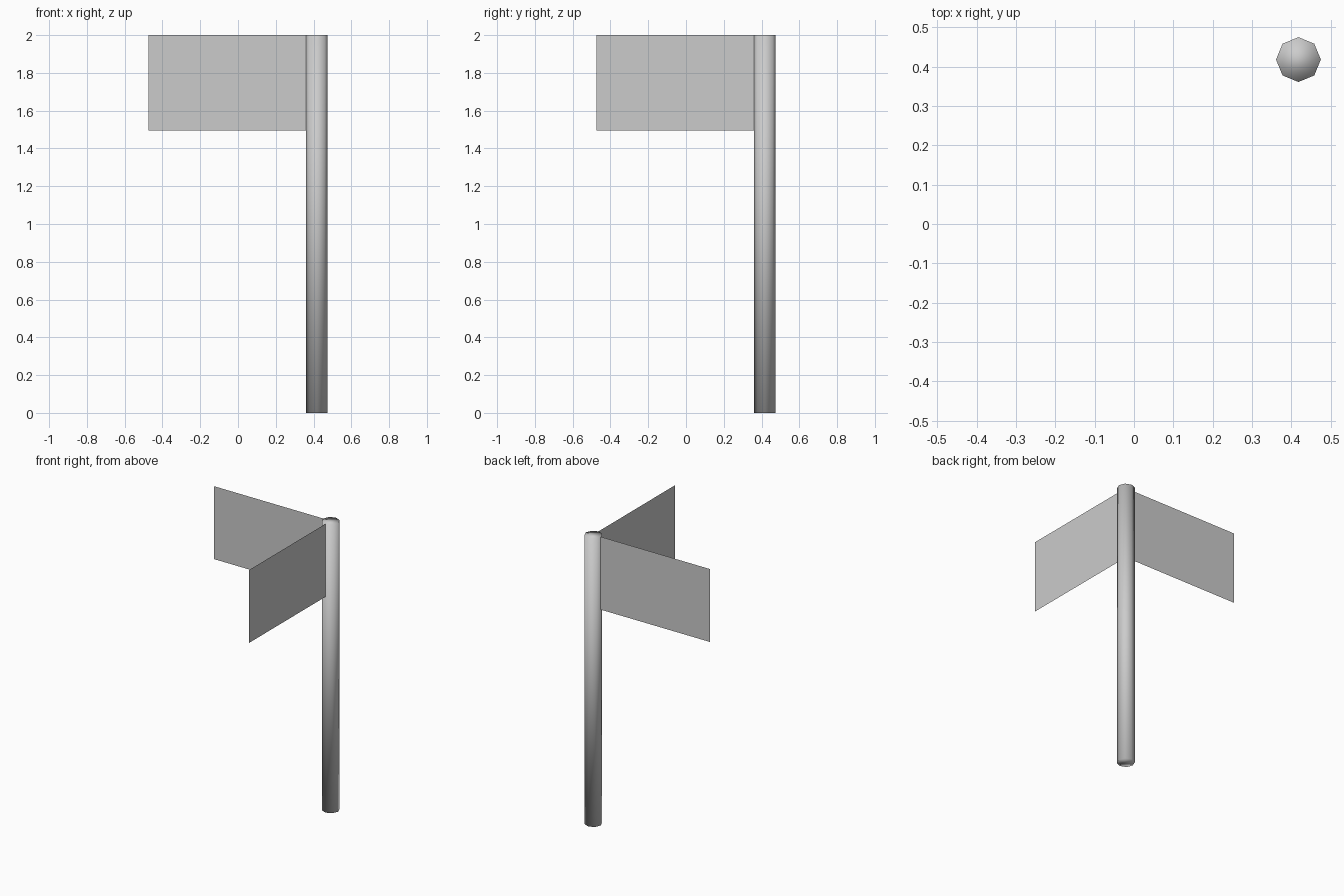
import bpy
import math
from mathutils import Vector

cube = bpy.data.objects.get("Cube")
if cube:
    bpy.data.objects.remove(cube, do_unlink=True)

HEIGHT = 2.0
HALF = 0.475                # half the footprint
RADIUS = 0.057
CENTRE = HALF - RADIUS      # pole position on both x and y
PANEL_BOTTOM = 1.495

grey = bpy.data.materials.new("light_grey")
grey.use_nodes = True
colour = (0.6, 0.6, 0.6, 1.0)
grey.diffuse_color = colour
grey.node_tree.nodes["Principled BSDF"].inputs["Base Color"].default_value = colour

# Eight-sided pole, softly shaded over its caps
bpy.ops.mesh.primitive_cylinder_add(
    vertices=8, radius=RADIUS, depth=HEIGHT, location=(CENTRE, CENTRE, HEIGHT / 2))
pole = bpy.context.object
pole.name = "pole"
pole.data.materials.append(grey)
bpy.ops.object.shade_smooth()


def add_panel(name, direction):
    """Thin sign panel running outwards from the pole surface."""
    axis = Vector((CENTRE, CENTRE, 0))
    inner = axis + direction * RADIUS
    outer = axis + direction * (CENTRE + HALF)
    low, high = Vector((0, 0, PANEL_BOTTOM)), Vector((0, 0, HEIGHT))
    mesh = bpy.data.meshes.new(name)
    mesh.from_pydata([inner + low, outer + low, outer + high, inner + high],
                     [], [(0, 1, 2, 3)])
    mesh.materials.append(grey)
    panel = bpy.data.objects.new(name, mesh)
    bpy.context.collection.objects.link(panel)


# Two panels at right angles
add_panel("side_panel", Vector((-1, 0, 0)))
add_panel("front_panel", Vector((0, -1, 0)))
